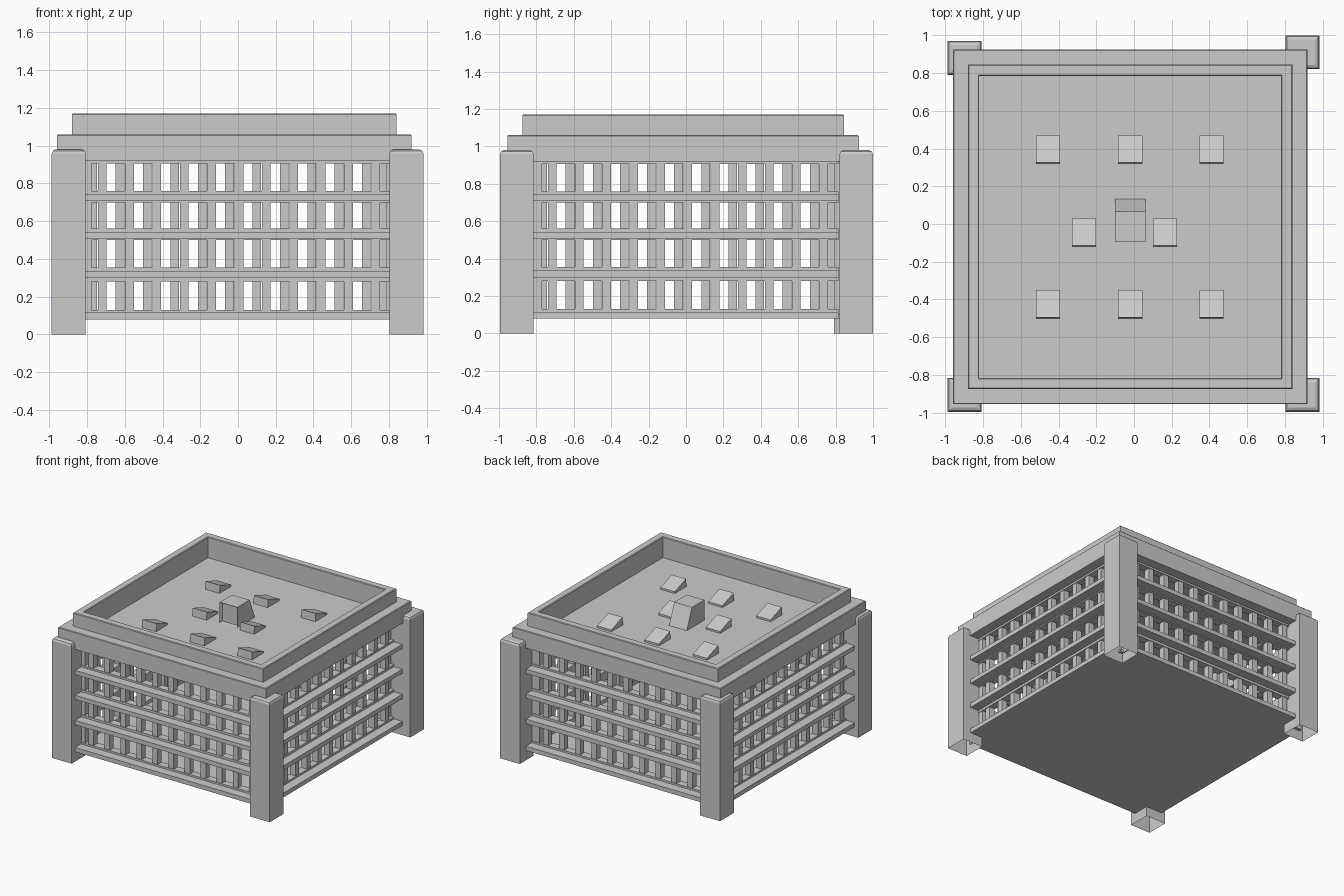
import bpy, bmesh
from mathutils import Matrix

if "Cube" in bpy.data.objects:
    bpy.data.objects.remove(bpy.data.objects["Cube"])

CX, CY = -0.02, -0.015   # centre of the body between the posts


def make(name, bm):
    bmesh.ops.recalc_face_normals(bm, faces=bm.faces)
    me = bpy.data.meshes.new(name)
    bm.to_mesh(me)
    bm.free()
    ob = bpy.data.objects.new(name, me)
    bpy.context.collection.objects.link(ob)
    return ob


def add_box(bm, x0, x1, y0, y1, z0, z1):
    m = Matrix.Translation(((x0 + x1) / 2, (y0 + y1) / 2, (z0 + z1) / 2))
    m = m @ Matrix.Diagonal((x1 - x0, y1 - y0, z1 - z0, 1))
    return bmesh.ops.create_cube(bm, size=1, matrix=m)


def loft(bm, loops, cap_start=True):
    rings = [[bm.verts.new(p) for p in l] for l in loops]
    for a, b in zip(rings, rings[1:]):
        n = len(a)
        for i in range(n):
            bm.faces.new((a[i], a[(i + 1) % n], b[(i + 1) % n], b[i]))
    if cap_start:
        bm.faces.new(rings[0])
    bm.faces.new(rings[-1])


def square(cx, cy, h, z):
    return [(cx + sx * h, cy + sy * h, z) for sx, sy in ((-1, -1), (1, -1), (1, 1), (-1, 1))]


# corner posts, chamfered on top and open underneath
for name, x, y in (("front_left", -0.897, -0.905), ("front_right", 0.893, -0.905),
                   ("back_left", -0.897, 0.88), ("back_right", 0.893, 0.91)):
    bm = bmesh.new()
    loft(bm, [square(x, y, h, z) for h, z in
              ((0.09, 0), (0.09, 0.958), (0.083, 0.973), (0.068, 0.98))], cap_start=False)
    make(name + "_post", bm)

# stepped tray on top with sunken floor
bm = bmesh.new()
loft(bm, [square(CX, CY, h, z) for h, z in
          ((0.94, 0.92), (0.94, 1.055), (0.935, 1.06), (0.86, 1.06), (0.86, 1.165),
           (0.855, 1.17), (0.805, 1.17), (0.80, 1.165), (0.80, 1.0))])
make("top_tray", bm)

# bottom plate
bm = bmesh.new()
add_box(bm, CX - 0.86, CX + 0.86, CY - 0.86, CY + 0.86, 0.08, 0.10)
make("bottom_plate", bm)

# lattice walls: rails, ledges and slats, turned round the four sides
RAILS = ((0.08, 0.13), (0.28, 0.355), (0.50, 0.56), (0.70, 0.76), (0.905, 0.925))
LEDGES = ((0.08, 0.115), (0.30, 0.337), (0.508, 0.542), (0.71, 0.745))
for k, side in enumerate(("front", "right", "back", "left")):
    bm = bmesh.new()
    for z0, z1 in RAILS:
        add_box(bm, -0.83, 0.83, -0.86, -0.80, z0, z1)
    for z0, z1 in LEDGES:
        add_box(bm, -0.83, 0.83, -0.935, -0.85, z0, z1)
    for i in range(11):
        x = -0.70 + 0.145 * i
        add_box(bm, x - 0.023, x + 0.023, -0.855, -0.805, 0.10, 0.915)
    add_box(bm, -0.83, -0.755, -0.855, -0.805, 0.10, 0.915)
    bm.transform(Matrix.Translation((CX, CY, 0)) @ Matrix.Rotation(k * 1.5707963, 4, 'Z'))
    make(side + "_lattice", bm)

# small wedges on the tray floor, tall at the front
spots = [(x, y) for y in (0.395, -0.425) for x in (-0.455, -0.02, 0.41)]
spots += [(-0.265, -0.045), (0.165, -0.045)]
for i, (x, y) in enumerate(spots):
    bm = bmesh.new()
    prof = ((-0.075, 0.995), (0.075, 0.995), (0.075, 1.015), (-0.07, 1.065))
    loft(bm, [[(x + s * 0.064, y + py, z) for py, z in prof] for s in (-1, 1)])
    make("wedge_%d" % (i + 1), bm)

# central block with sloped back and recessed front
bm = bmesh.new()
prof = ((-0.095, 0.995), (0.135, 0.995), (0.065, 1.165), (-0.095, 1.165))
loft(bm, [[(x, py, z) for py, z in prof] for x in (-0.10, 0.06)])
bmesh.ops.recalc_face_normals(bm, faces=bm.faces)
front = [f for f in bm.faces if f.normal.y < -0.9]
bmesh.ops.inset_region(bm, faces=front, thickness=0.015)
bmesh.ops.translate(bm, verts=front[0].verts, vec=(0, 0.02, 0))
make("centre_block", bm)
